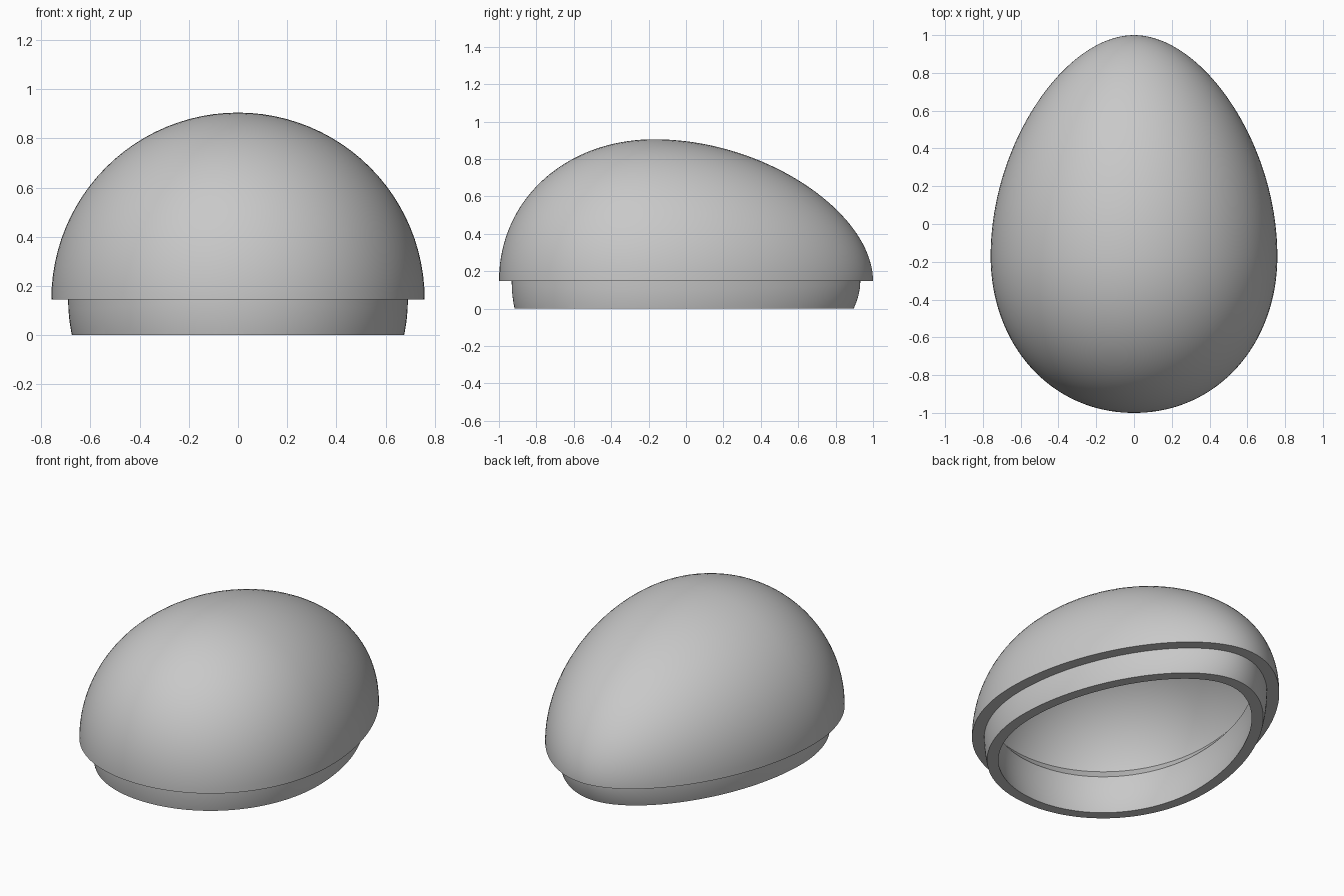
import bpy, bmesh, math
from mathutils import Vector
from mathutils.geometry import interpolate_bezier

cube = bpy.data.objects.get("Cube")
if cube:
    bpy.data.objects.remove(cube)

AXIS_Z = 0.146         # height of the egg's long axis and of the outer rim
RADIUS = 0.759
WALL, LIP_IN = 0.068, 0.13        # insets from the outer skin
LIP_TOP, RAMP_TOP = 0.238, 0.3    # sloped shoulder between lip and dome


def egg_profile(inset):
    """Half outline of the egg as (y, radius) points, moved inwards by inset."""
    def curve(*points):
        return interpolate_bezier(*[Vector((y, r)) for y, r in points], 40)
    front = curve((-1, 0), (-1, 0.44), (-0.64, RADIUS), (-0.17, RADIUS))
    back = curve((-0.17, RADIUS), (0.43, RADIUS), (1, 0.36), (1, 0))
    pts = front + back[1:]
    flip = lambda p: Vector((p.x, -p.y))
    ext = [flip(pts[1])] + pts + [flip(pts[-2])]
    out = []
    for i, p in enumerate(pts):
        t = (ext[i + 2] - ext[i]).normalized()
        out.append(p + Vector((t.y, -t.x)) * inset)
    out[0].y = out[-1].y = 0
    return out


def egg_zone(target, inset, low, high=None):
    """Add the egg skin at this inset, kept only between two heights."""
    bm = bmesh.new()
    verts = [bm.verts.new((r, y, AXIS_Z)) for y, r in egg_profile(inset)]
    edges = [bm.edges.new(pair) for pair in zip(verts, verts[1:])]
    bmesh.ops.spin(bm, geom=verts + edges, cent=(0, 0, AXIS_Z), axis=(0, 1, 0),
                   angle=math.tau, steps=96)
    bmesh.ops.remove_doubles(bm, verts=bm.verts[:], dist=1e-4)
    for height, direction in ((low, -1), (high, 1)):
        if height is not None:
            bmesh.ops.bisect_plane(
                bm, geom=bm.verts[:] + bm.edges[:] + bm.faces[:], dist=1e-4,
                plane_co=(0, 0, height), plane_no=(0, 0, direction),
                clear_outer=True)
    bmesh.ops.remove_doubles(bm, verts=bm.verts[:], dist=2e-4)
    part = bpy.data.meshes.new("zone")
    bm.to_mesh(part)
    bm.free()
    target.from_mesh(part)
    bpy.data.meshes.remove(part)


def fill_rim(bm, *heights):
    """Close the ring between the two open loops at the given heights."""
    edges = [e for e in bm.edges if e.is_boundary and all(
        any(abs(v.co.z - h) < 1e-3 for h in heights) for v in e.verts)]
    bmesh.ops.triangle_fill(bm, edges=edges, use_beauty=True, normal=(0, 0, -1))


shell = bmesh.new()
egg_zone(shell, 0, AXIS_Z)                  # outer dome
egg_zone(shell, WALL, 0, AXIS_Z)            # outside of the lip
egg_zone(shell, LIP_IN, 0, LIP_TOP)         # inside of the lip
egg_zone(shell, WALL, RAMP_TOP)             # inside of the dome
fill_rim(shell, AXIS_Z)                     # outer ledge
fill_rim(shell, 0)                          # bottom rim
fill_rim(shell, LIP_TOP, RAMP_TOP)          # sloped inner shoulder
bmesh.ops.recalc_face_normals(shell, faces=shell.faces[:])

mesh = bpy.data.meshes.new("egg_shell_half")
shell.to_mesh(mesh)
shell.free()
obj = bpy.data.objects.new("egg_shell_half", mesh)
bpy.context.collection.objects.link(obj)

# plain grey plastic
grey = bpy.data.materials.new("light_grey")
grey.use_nodes = True
color = (0.58, 0.58, 0.58, 1)
grey.diffuse_color = color
grey.node_tree.nodes["Principled BSDF"].inputs["Base Color"].default_value = color
mesh.materials.append(grey)

bpy.ops.object.select_all(action="DESELECT")
obj.select_set(True)
bpy.context.view_layer.objects.active = obj
bpy.ops.object.shade_smooth_by_angle(angle=math.radians(30))
